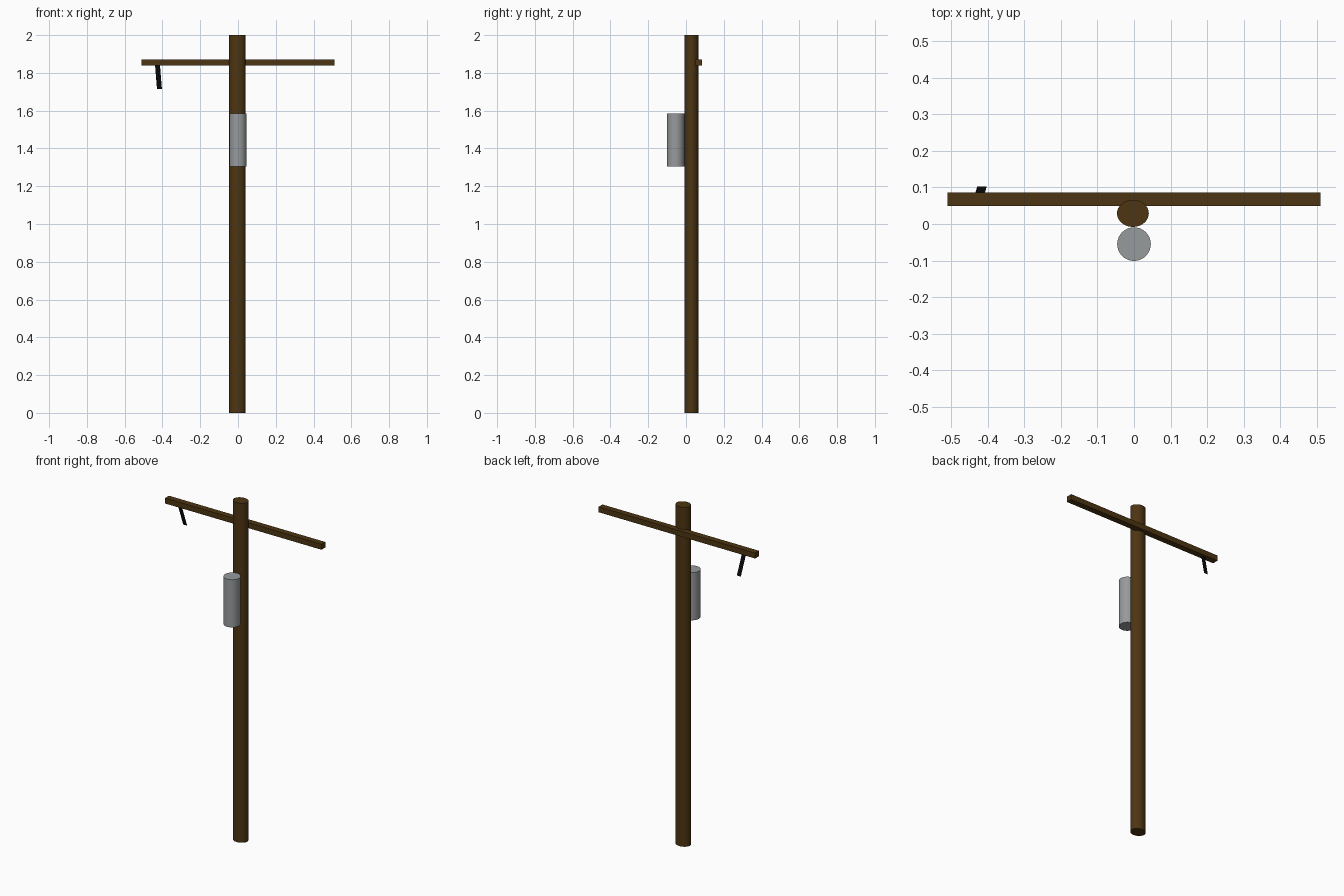
import bpy, bmesh

if "Cube" in bpy.data.objects:
    bpy.data.objects.remove(bpy.data.objects["Cube"])


def material(name, rgb):
    m = bpy.data.materials.new(name)
    m.diffuse_color = (*rgb, 1)
    m.use_nodes = True
    m.node_tree.nodes["Principled BSDF"].inputs["Base Color"].default_value = m.diffuse_color
    return m


wood = material("dark wood", (0.075, 0.035, 0.006))
grey = material("grey metal", (0.31, 0.325, 0.335))
black = material("black strap", (0.003, 0.003, 0.003))


def cylinder(name, x, y, z0, z1, rx, ry, mat):
    bpy.ops.mesh.primitive_cylinder_add(vertices=32, radius=1, depth=1,
                                        location=(x, y, (z0 + z1) / 2))
    ob = bpy.context.object
    ob.name = name
    ob.scale = (rx, ry, z1 - z0)
    bpy.ops.object.transform_apply(location=False, rotation=False, scale=True)
    bpy.ops.object.shade_smooth_by_angle()
    ob.data.materials.append(mat)
    return ob


# Upright pole, slightly oval, and the can hung on its front
cylinder("pole", -0.003, 0.029, 0, 2, 0.0435, 0.037, wood)
cylinder("transformer_can", 0, -0.055, 1.305, 1.586, 0.046, 0.046, grey)

# Crossarm beam
bpy.ops.mesh.primitive_cube_add(size=1, location=(0, 0.0675, 1.854))
arm = bpy.context.object
arm.name = "crossarm"
arm.scale = (1.02, 0.036, 0.032)
bpy.ops.object.transform_apply(location=False, rotation=False, scale=True)
arm.data.materials.append(wood)

# Paper-thin strap hanging from the crossarm, slanting back
bm = bmesh.new()
corners = [(-0.439, 0.067, 1.839), (-0.413, 0.067, 1.839),
           (-0.403, 0.102, 1.716), (-0.429, 0.102, 1.716)]
bm.faces.new([bm.verts.new(c) for c in corners])
mesh = bpy.data.meshes.new("hanging_strap")
bm.to_mesh(mesh)
bm.free()
mesh.materials.append(black)
bpy.context.collection.objects.link(bpy.data.objects.new("hanging_strap", mesh))
